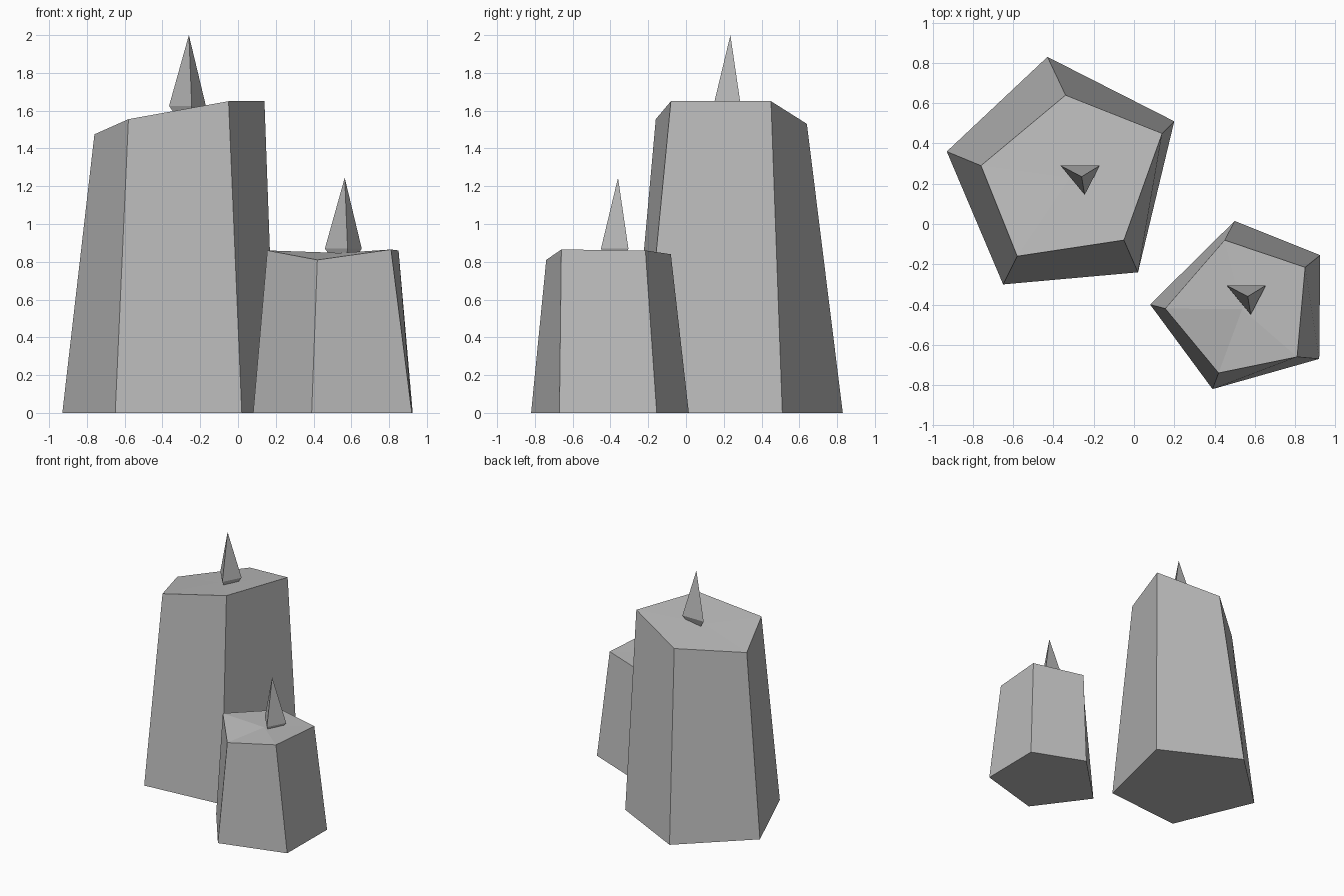
import bpy

cube = bpy.data.objects.get("Cube")
if cube:
    bpy.data.objects.remove(cube, do_unlink=True)

grey = bpy.data.materials.new("wax_grey")
grey.use_nodes = True
colour = (0.5, 0.5, 0.5, 1)
grey.diffuse_color = colour
grey.node_tree.nodes["Principled BSDF"].inputs["Base Color"].default_value = colour


def add_object(name, verts, faces):
    mesh = bpy.data.meshes.new(name)
    mesh.from_pydata(verts, [], faces)
    mesh.materials.append(grey)
    bpy.context.collection.objects.link(bpy.data.objects.new(name, mesh))


def pillar(name, base, top):
    """Tapered pillar with a slanted top; corners run anticlockwise."""
    n = len(base)
    # Fan the top from its middle, as its corners are not quite level
    middle = tuple(sum(p[k] for p in top) / n for k in range(3))
    verts = [(x, y, 0) for x, y in base] + top + [middle]
    faces = [tuple(reversed(range(n)))]
    for i in range(n):
        j = (i + 1) % n
        faces += [(i, j, n + j, n + i), (n + i, n + j, 2 * n)]
    add_object(name, verts, faces)


def flame(name, x, y, z):
    """Three-sided spike with a short point sunk into the wax."""
    ring = [(x - 0.105, y + 0.055, z), (x + 0.015, y - 0.09, z), (x + 0.09, y + 0.055, z)]
    verts = ring + [(x, y, z + 0.375), (x, y, z - 0.15)]
    faces = []
    for i in range(3):
        j = (i + 1) % 3
        faces += [(i, j, 3), (j, i, 4)]
    add_object(name, verts, faces)


# Tall candle
pillar("tall_candle",
       [(-0.43, 0.83), (-0.93, 0.36), (-0.65, -0.30), (0.02, -0.24), (0.20, 0.51)],
       [(-0.34, 0.64, 1.53), (-0.76, 0.29, 1.475), (-0.58, -0.16, 1.555),
        (-0.05, -0.08, 1.65), (0.14, 0.45, 1.65)])
flame("tall_flame", -0.26, 0.235, 1.625)

# Short candle
pillar("short_candle",
       [(0.50, 0.015), (0.08, -0.40), (0.39, -0.82), (0.92, -0.67), (0.925, -0.155)],
       [(0.45, -0.08, 0.84), (0.155, -0.42, 0.86), (0.42, -0.74, 0.81),
        (0.81, -0.66, 0.865), (0.85, -0.215, 0.86)])
flame("short_flame", 0.565, -0.36, 0.87)
